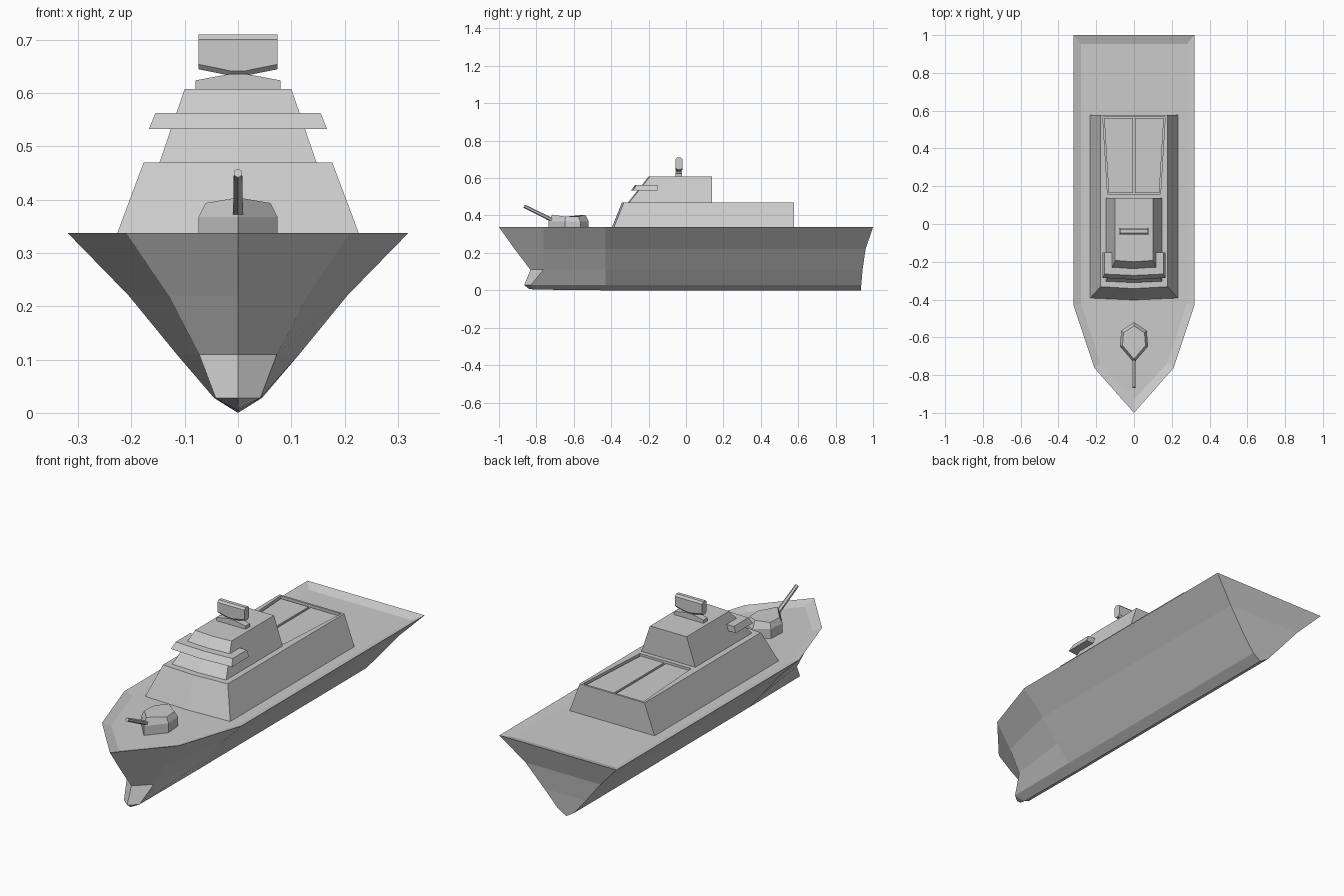
import bpy, bmesh
from mathutils import Vector

if "Cube" in bpy.data.objects:
    bpy.data.objects.remove(bpy.data.objects["Cube"])


def finish(bm, name):
    bmesh.ops.remove_doubles(bm, verts=bm.verts, dist=1e-4)
    bmesh.ops.recalc_face_normals(bm, faces=bm.faces)
    me = bpy.data.meshes.new(name)
    bm.to_mesh(me)
    bm.free()
    ob = bpy.data.objects.new(name, me)
    bpy.context.collection.objects.link(ob)
    return ob


def loft(name, loops, cap_start=True):
    """Skin a stack of equal-length closed loops and cap the ends."""
    bm = bmesh.new()
    rings = [[bm.verts.new(p) for p in loop] for loop in loops]
    n = len(rings[0])
    for a, b in zip(rings, rings[1:]):
        for i in range(n):
            j = (i + 1) % n
            bm.faces.new((a[i], a[j], b[j], b[i]))
    if cap_start:
        bm.faces.new(rings[0])
    bm.faces.new(rings[-1])
    return finish(bm, name)


def mirrored(half, z):
    """Half outline (first point on the centreline) -> full loop at height z."""
    start = 1 if half[0][0] == 0 else 0
    full = list(half) + [(-x, y) for x, y in reversed(half[start:])]
    return [(x, y, z) for x, y in full]


def extrude_y(name, profile, y0, y1):
    return loft(name, [[(x, y, z) for x, z in profile] for y in (y0, y1)])


# Hull: waterline outlines from keel to deck edge, then the sunken deck
keel = [(0, y, z) for y, z in ((-.84, .008), (-.81, .004), (-.43, 0), (.935, 0),
                               (.935, 0), (-.43, 0), (-.81, .004))]
levels = [
    (.028, [(0, -.865), (.042, -.83), (.045, -.43), (.045, .937)]),
    (.11, [(0, -.832), (.073, -.762), (.115, -.43), (.115, .944)]),
    (.22, [(0, -.916), (.13, -.762), (.205, -.43), (.205, .96)]),
    (.338, [(0, -1), (.21, -.762), (.32, -.43), (.32, 1)]),
    (.322, [(0, -.93), (.178, -.735), (.28, -.42), (.28, .952)]),
]
loft("hull", [keel] + [mirrored(h, z) for z, h in levels], cap_start=False)

# Main deckhouse with a slightly bowed front and a sunken hangar roof
loft("deckhouse", [
    mirrored([(0, -.405), (.235, -.395), (.235, .577)], .315),
    mirrored([(0, -.342), (.177, -.332), (.177, .577)], .47),
    mirrored([(0, .16), (.14, .16), (.165, .567)], .47),
    mirrored([(0, .16), (.14, .16), (.165, .567)], .452),
])

# Pair of hangar roof doors with a gap between them
for s, side in ((-1, "left"), (1, "right")):
    door = [(.006, .165), (.134, .165), (.158, .56), (.006, .56)]
    loft(f"hangar_door_{side}", [[(s * x, y, z) for x, y in door] for z in (.451, .461)])

# Bridge
loft("bridge", [
    mirrored([(0, -.312), (.148, -.305), (.148, .138)], .468),
    mirrored([(0, -.2), (.1, -.193), (.1, .138)], .608),
])

# Bridge wings
loft("bridge_wings", [
    mirrored([(0, -.295), (.167, -.285), (.167, -.152)], .533),
    mirrored([(0, -.272), (.155, -.265), (.155, -.152)], .563),
])

# Radar pedestal and antenna
extrude_y("radar_base", [(-.08, .606), (.08, .606), (.08, .624), (.015, .636),
                         (-.015, .636), (-.08, .624)], -.055, -.022)
antenna = extrude_y("radar_antenna", [(-.074, .645), (-.015, .633), (.015, .633), (.074, .645),
                                      (.074, .71), (-.074, .71)], -.056, -.02)
bm = bmesh.new()
bm.from_mesh(antenna.data)
long_edges = [e for e in bm.edges if abs(e.verts[0].co.y - e.verts[1].co.y) < 1e-4
              and abs(e.verts[0].co.x - e.verts[1].co.x) > .01]
bmesh.ops.bevel(bm, geom=long_edges, offset=.009, segments=1, affect='EDGES')
bm.to_mesh(antenna.data)
bm.free()

# Gun turret: straight lower walls, tapered upper part
outer = [(0, -.735), (.074, -.648), (.068, -.565), (0, -.52)]


def turret_ring(scale, z_mid, z_side):
    half = [(x * scale, -.625 + (y + .625) * scale) for x, y in outer]
    pts = half + [(-x, y) for x, y in reversed(half[1:-1])]
    return [(x, y, z_side if abs(x) > .01 else z_mid) for x, y in pts]


loft("gun_turret", [turret_ring(1, .315, .315), turret_ring(1, .368, .368),
                    turret_ring(.82, .404, .394)])

# Gun barrel
a, b = Vector((0, -.68, .358)), Vector((0, -.865, .45))
bm = bmesh.new()
rot = (b - a).to_track_quat('Z', 'Y').to_matrix().to_4x4()
rot.translation = (a + b) / 2
bmesh.ops.create_cone(bm, cap_ends=True, segments=6, radius1=.011, radius2=.009,
                      depth=(b - a).length, matrix=rot)
finish(bm, "gun_barrel")
